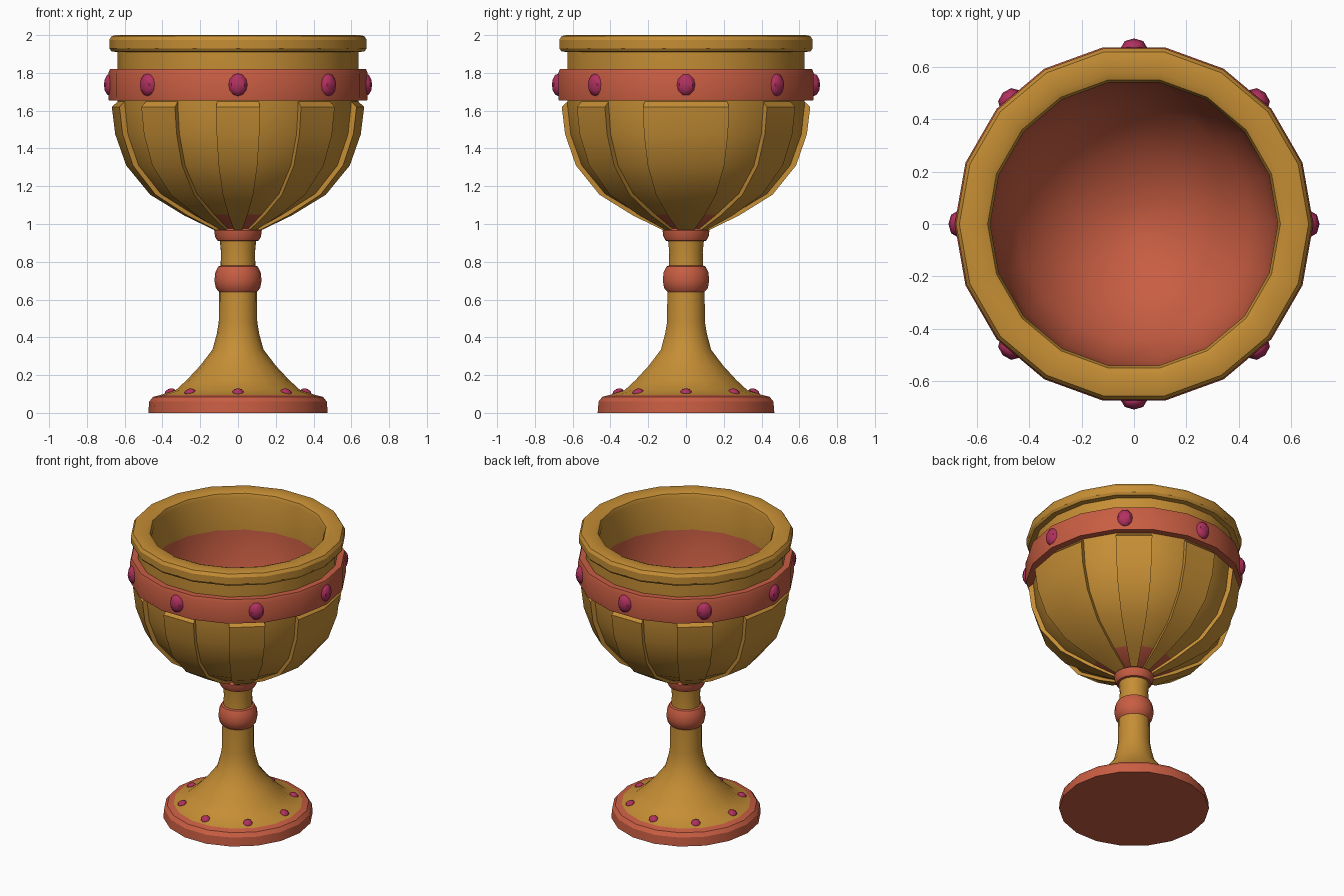
import bpy, bmesh, math
from mathutils import Matrix, Vector

if "Cube" in bpy.data.objects:
    bpy.data.objects.remove(bpy.data.objects["Cube"])

N = 18  # sides of every turned part


def material(name, rgb):
    m = bpy.data.materials.new(name)
    m.diffuse_color = (*rgb, 1.0)
    m.use_nodes = True
    m.node_tree.nodes["Principled BSDF"].inputs["Base Color"].default_value = m.diffuse_color
    return m


GOLD = material("gold", (0.56, 0.27, 0.035))
CLAY = material("terracotta", (0.58, 0.11, 0.055))
GEM = material("ruby", (0.44, 0.03, 0.115))


def finish(name, bm, mats, angle=30):
    bmesh.ops.recalc_face_normals(bm, faces=bm.faces)
    me = bpy.data.meshes.new(name)
    bm.to_mesh(me)
    bm.free()
    ob = bpy.data.objects.new(name, me)
    bpy.context.collection.objects.link(ob)
    for m in mats:
        me.materials.append(m)
    bpy.ops.object.select_all(action='DESELECT')
    ob.select_set(True)
    bpy.context.view_layer.objects.active = ob
    bpy.ops.object.shade_smooth_by_angle(angle=math.radians(angle))
    return ob


def at(r, z, deg):
    a = math.radians(deg)
    return Vector((r * math.cos(a), r * math.sin(a), z))


def turned(name, profile, mats, rule=None, closed=False, cap_start=False, cap_end=False):
    """Revolve (radius, z) points; rule(segment, z) gives the material index."""
    bm = bmesh.new()
    rings = [[bm.verts.new(at(r, z, i * 360 / N)) for i in range(N)] for r, z in profile]
    count = len(rings) if closed else len(rings) - 1
    for s in range(count):
        a, b = rings[s], rings[(s + 1) % len(rings)]
        for i in range(N):
            j = (i + 1) % N
            f = bm.faces.new((a[i], a[j], b[j], b[i]))
            f.material_index = rule(s) if rule else 0
    if cap_start:
        bm.faces.new(rings[0])
    if cap_end:
        f = bm.faces.new(rings[-1])
        f.material_index = rule(count - 1) if rule else 0
    return finish(name, bm, mats)


# Foot with terracotta edge, sweeping up into the stem
turned("foot_and_stem",
       [(.475, 0), (.47, .06), (.45, .085), (.41, .095), (.33, .12), (.27, .175), (.2, .25),
        (.135, .335), (.112, .42), (.102, .48), (.1, .64), (.092, .78), (.09, .85), (.097, .92)],
       [GOLD, CLAY], lambda s: 1 if s < 3 else 0, cap_start=True)
bpy.context.object.data.polygons[-1].material_index = 1

# Knob and collar on the stem
turned("stem_knob", [(.095, .635), (.117, .66), (.125, .70), (.12, .745), (.105, .775), (.085, .782)], [CLAY])
turned("stem_collar", [(.09, .908), (.11, .912), (.122, .935), (.126, .965), (.1, .985)], [CLAY])

# Cup: outer wall, rolled rim and inner lining in one piece
outer = [(.10, .97), (.25, 1.05), (.435, 1.16), (.56, 1.31), (.62, 1.475), (.637, 1.63)]
rim = [(.637, 1.91), (.67, 1.914), (.681, 1.93), (.681, 1.975), (.668, 1.995), (.645, 2.0),
       (.585, 2.0), (.56, 1.99), (.55, 1.965)]
lining = [(.55, 1.74), (.53, 1.5), (.45, 1.28), (.27, 1.10), (.07, 1.02)]
last_gold = len(outer) + len(rim) - 1
turned("cup", outer + rim + lining, [GOLD, CLAY],
       lambda s: 1 if s == 0 or s > last_gold else 0, cap_start=True, cap_end=True)
bpy.context.object.data.polygons[-1].material_index = 1


# Raised panels on the cup, one facet wide (two facets at the sides)
raised = [(.125, .968), (.285, 1.045), (.465, 1.155), (.592, 1.31), (.65, 1.475), (.668, 1.62), (.635, 1.65)]
inner = [(.09, .98), (.24, 1.06), (.42, 1.17), (.545, 1.31), (.605, 1.475), (.625, 1.61), (.625, 1.65)]


def panel(name, angles):
    bm = bmesh.new()
    o = [[bm.verts.new(at(r, z, a)) for r, z in raised] for a in angles]
    n = [[bm.verts.new(at(r, z, a)) for r, z in inner] for a in angles]
    for k in range(len(raised) - 1):
        for c in range(len(angles) - 1):
            bm.faces.new((o[c][k], o[c + 1][k], o[c + 1][k + 1], o[c][k + 1]))
            bm.faces.new((n[c][k], n[c][k + 1], n[c + 1][k + 1], n[c + 1][k]))
        for e in (0, -1):
            bm.faces.new((o[e][k], o[e][k + 1], n[e][k + 1], n[e][k]))
    for c in range(len(angles) - 1):
        for k in (0, -1):
            bm.faces.new((o[c][k], n[c][k], n[c + 1][k], o[c + 1][k]))
    finish(name, bm, [GOLD])


for i, mid in enumerate((50, 90, 130, 230, 270, 310)):
    panel(f"cup_panel_{i + 1}", (mid - 10, mid + 10))
panel("cup_panel_right", (-20, 0, 20))
panel("cup_panel_left", (160, 180, 200))

# Terracotta band round the cup
turned("cup_band", [(.62, 1.655), (.684, 1.655), (.686, 1.67), (.686, 1.80), (.678, 1.82), (.62, 1.82)],
       [CLAY], closed=True)


# Gems: eight on the band, eight on the foot
def gem(name, r, z, deg, size, tilt):
    bm = bmesh.new()
    bmesh.ops.create_uvsphere(bm, u_segments=8, v_segments=6, radius=1)
    m = (Matrix.Rotation(math.radians(deg), 4, 'Z') @ Matrix.Translation((r, 0, z))
         @ Matrix.Rotation(math.radians(tilt), 4, 'Y') @ Matrix.Diagonal((*size, 1)))
    bmesh.ops.transform(bm, matrix=m, verts=bm.verts)
    finish(name, bm, [GEM], 40)


for i in range(8):
    gem(f"band_gem_{i + 1}", .675, 1.737, i * 45, (.035, .05, .06), 0)
    gem(f"foot_gem_{i + 1}", .36, .11, i * 45, (.03, .03, .018), 20)
